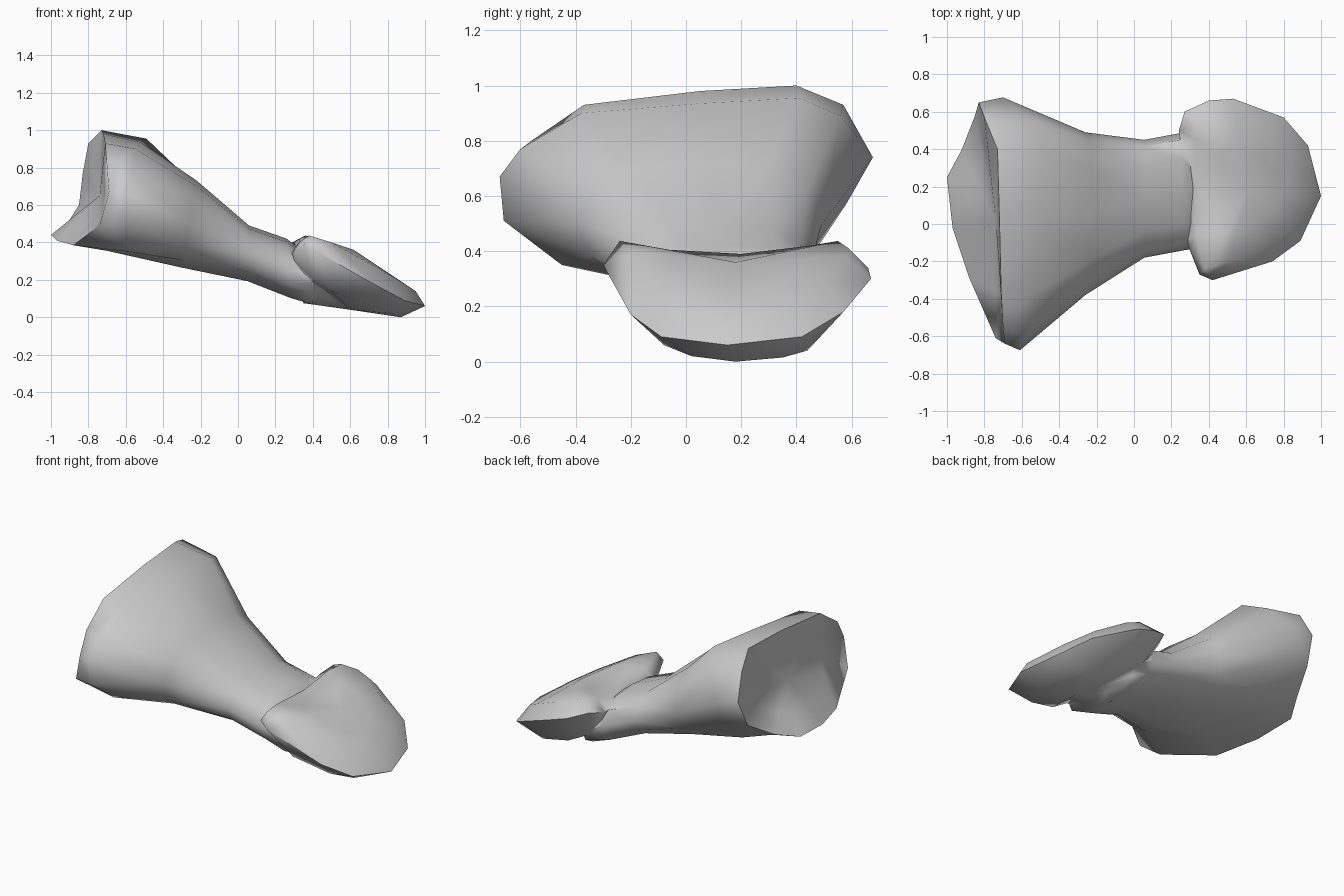
import bpy, bmesh, math
from mathutils import Vector

if "Cube" in bpy.data.objects:
    bpy.data.objects.remove(bpy.data.objects["Cube"])


def loft(name, rings, start_cap, end_cap):
    """Skin a row of equal-count rings and close both ends with a fan."""
    bm = bmesh.new()
    rows = [[bm.verts.new(p) for p in ring] for ring in rings]
    n = len(rows[0])
    for a, b in zip(rows, rows[1:]):
        for i in range(n):
            j = (i + 1) % n
            bm.faces.new((a[i], a[j], b[j], b[i]))
    for row, tip in ((rows[0], start_cap), (rows[-1], end_cap)):
        c = bm.verts.new(tip)
        for i in range(n):
            bm.faces.new((row[i], row[(i + 1) % n], c))
    bmesh.ops.triangulate(bm, faces=bm.faces[:])
    bmesh.ops.recalc_face_normals(bm, faces=bm.faces[:])
    me = bpy.data.meshes.new(name)
    bm.to_mesh(me)
    bm.free()
    ob = bpy.data.objects.new(name, me)
    bpy.context.collection.objects.link(ob)
    return ob


def oval(x_top, x_bot, y0, y1, z0, z1, power=0.85):
    """Rounded 13-point shaft section, leaning from x_bot up to x_top."""
    pts = []
    for k in range(13):
        a = math.radians(180 - (k * 30 if k <= 6 else 180 + (k - 6) * 180 / 7))
        c, s = math.cos(a), math.sin(a)
        c = math.copysign(abs(c) ** power, c)
        s = math.copysign(abs(s) ** power, s)
        pts.append((x_bot + (x_top - x_bot) * (s + 1) / 2,
                    (y0 + y1) / 2 + c * (y1 - y0) / 2,
                    (z0 + z1) / 2 + s * (z1 - z0) / 2))
    return pts


def shrink(ring, centre, f):
    return [Vector(centre).lerp(Vector(p), f) for p in ring]


# Flared joint end: rim of the socket, then the outer flange edge
rim = [(-.69, -.64, .67), (-.70, -.56, .80), (-.71, -.37, .93), (-.72, .05, .98),
       (-.73, .40, 1.0), (-.80, .57, .93), (-.83, .65, .77), (-.85, .58, .60),
       (-.92, .40, .49), (-1.0, .25, .44), (-.97, -.02, .41), (-.88, -.29, .385),
       (-.74, -.61, .49)]
flange = [(-.61, -.675, .67), (-.57, -.60, .77), (-.55, -.38, .90), (-.52, .05, .935),
          (-.49, .41, .955), (-.55, .56, .89), (-.70, .677, .74), (-.65, .58, .57),
          (-.70, .42, .42), (-.72, .22, .37), (-.70, -.10, .355), (-.58, -.45, .35),
          (-.60, -.66, .51)]
dish = (-.74, .02, .65)
shaft = loft("long_shaft",
             [shrink(rim, dish, .6), rim, flange,
              oval(-.22, -.30, -.38, .49, .26, .73),
              oval(.06, .05, -.18, .45, .19, .49),
              oval(.26, .28, -.14, .49, .10, .42),
              oval(.40, .40, -.12, .49, .065, .31)],
             dish, (.55, .18, .17))

# Rounded paddle end: underside, widest edge and domed upper edge
under = [(.40, -.14, .20), (.50, -.15, .14), (.72, -.08, .06), (.82, .02, .02),
         (.87, .18, 0), (.82, .35, .015), (.72, .44, .04), (.50, .50, .11),
         (.42, .50, .15), (.36, .48, .18), (.34, .42, .16), (.35, .20, .075),
         (.35, -.05, .14)]
edge = [(.35, -.27, .38), (.42, -.30, .35), (.74, -.20, .17), (.89, -.09, .09),
        (1.0, .15, .06), (.93, .42, .09), (.80, .57, .18), (.53, .67, .30),
        (.40, .66, .34), (.27, .60, .39), (.24, .50, .36), (.28, .20, .34),
        (.29, -.12, .34)]
dome = [(.38, -.24, .437), (.50, -.20, .40), (.72, -.12, .28), (.84, -.02, .21),
        (.95, .15, .14), (.86, .38, .20), (.72, .50, .29), (.54, .58, .38),
        (.45, .59, .41), (.36, .55, .437), (.33, .45, .42), (.33, .20, .39),
        (.33, -.06, .405)]
crown = (.62, .18, .36)
paddle = loft("paddle_end", [under, edge, dome, shrink(dome, crown, .55)],
              (.60, .18, .04), crown)

# Fuse the two parts into one solid
fuse = shaft.modifiers.new("fuse", "BOOLEAN")
fuse.operation = "UNION"
fuse.solver = "EXACT"
fuse.object = paddle
bpy.context.view_layer.objects.active = shaft
shaft.select_set(True)
bpy.ops.object.modifier_apply(modifier="fuse")
bpy.data.objects.remove(paddle)
shaft.name = "bone"
bpy.ops.object.shade_smooth_by_angle(angle=math.radians(80))
